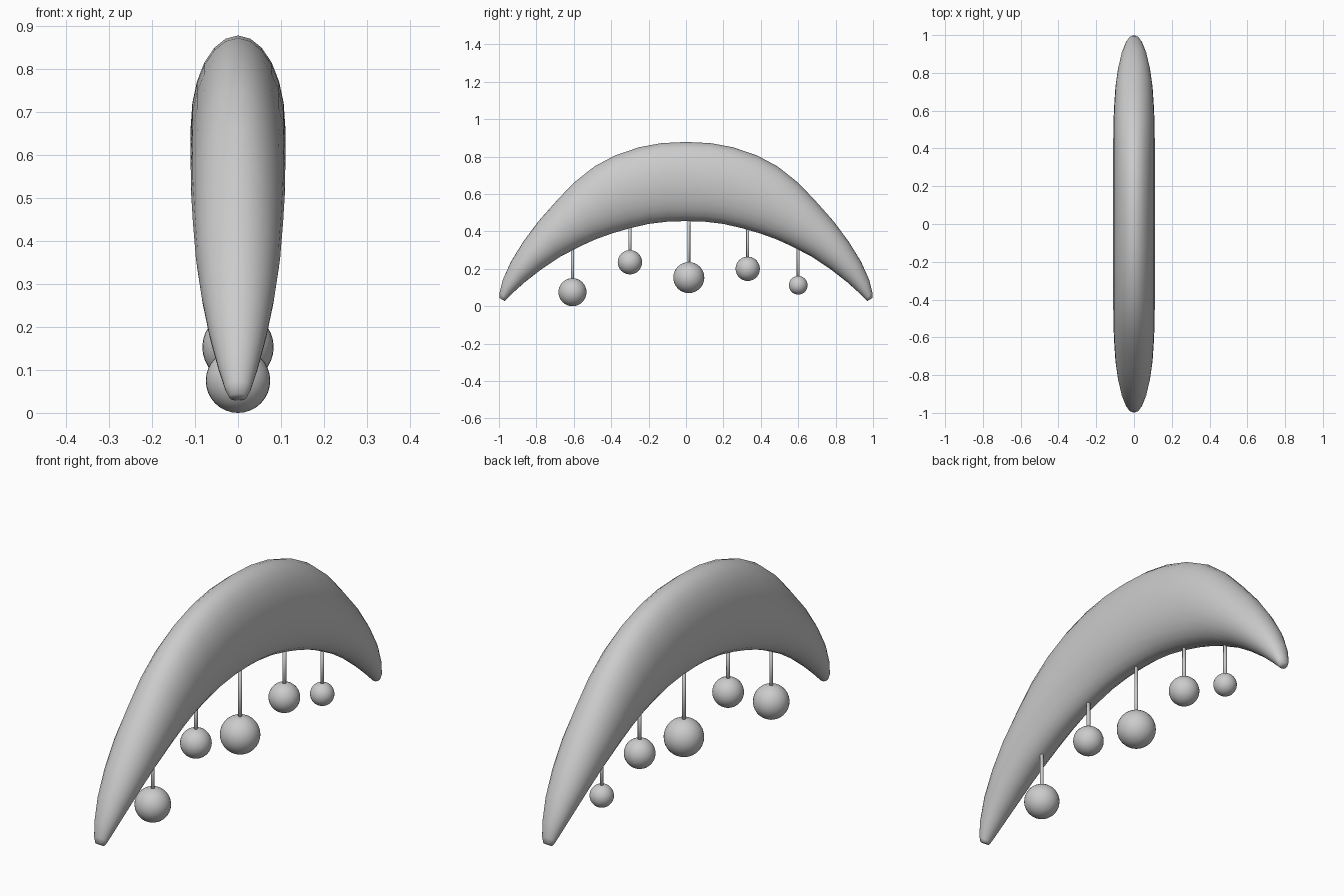
import bpy, bmesh, math
from mathutils import Vector

cube = bpy.data.objects.get("Cube")
if cube:
    bpy.data.objects.remove(cube, do_unlink=True)

grey = bpy.data.materials.new("plain_grey")
grey.use_nodes = True
colour = (0.6, 0.6, 0.6, 1)
grey.diffuse_color = colour
grey.node_tree.nodes["Principled BSDF"].inputs["Base Color"].default_value = colour


def finish(name, bm):
    bmesh.ops.recalc_face_normals(bm, faces=bm.faces)
    mesh = bpy.data.meshes.new(name)
    bm.to_mesh(mesh)
    bm.free()
    mesh.materials.append(grey)
    for p in mesh.polygons:
        p.use_smooth = True
    obj = bpy.data.objects.new(name, mesh)
    bpy.context.collection.objects.link(obj)
    return obj


# Half crescent sections: outer y, outer z, inner y, inner z, half width
half = [
    (0.00, 0.878, 0.00, 0.455, 0.110),
    (0.13, 0.872, 0.10, 0.452, 0.110),
    (0.25, 0.850, 0.20, 0.440, 0.110),
    (0.38, 0.806, 0.30, 0.417, 0.110),
    (0.49, 0.747, 0.39, 0.391, 0.110),
    (0.60, 0.660, 0.48, 0.359, 0.109),
    (0.69, 0.566, 0.56, 0.323, 0.105),
    (0.79, 0.453, 0.67, 0.266, 0.098),
    (0.87, 0.345, 0.77, 0.200, 0.085),
    (0.935, 0.240, 0.86, 0.130, 0.067),
    (0.98, 0.140, 0.93, 0.067, 0.045),
    (0.996, 0.075, 0.96, 0.038, 0.030),
    (0.998, 0.045, 0.97, 0.028, 0.020),
]
sections = [(-a, b, -c, d, w) for a, b, c, d, w in reversed(half[1:])] + half

# Crescent body: elliptical rings bridged from tip to tip
SIDES = 24
bm = bmesh.new()
rings = []
for oy, oz, iy, iz, w in sections:
    outer, inner = Vector((0, oy, oz)), Vector((0, iy, iz))
    mid, reach = (outer + inner) / 2, (outer - inner) / 2
    ring = []
    for k in range(SIDES):
        a = math.tau * k / SIDES
        ring.append(bm.verts.new(mid + reach * math.cos(a) + Vector((w * math.sin(a), 0, 0))))
    rings.append(ring)
for r, s in zip(rings, rings[1:]):
    for k in range(SIDES):
        n = (k + 1) % SIDES
        bm.faces.new((r[k], r[n], s[n], s[k]))
bm.faces.new(rings[0])
bm.faces.new(rings[-1])
finish("crescent_body", bm)

# Hanging balls on thin rods: y, ball z, ball radius, rod top
hangers = [
    (-0.607, 0.075, 0.075, 0.34),
    (-0.300, 0.235, 0.065, 0.45),
    (0.015, 0.153, 0.083, 0.48),
    (0.330, 0.200, 0.065, 0.44),
    (0.600, 0.112, 0.050, 0.34),
]
for i, (y, z, radius, top) in enumerate(hangers, 1):
    bm = bmesh.new()
    bmesh.ops.create_uvsphere(bm, u_segments=32, v_segments=16, radius=radius)
    finish(f"hanging_ball_{i}", bm).location = (0, y, z)

    bm = bmesh.new()
    bmesh.ops.create_cone(bm, cap_ends=True, segments=12, radius1=0.008,
                          radius2=0.008, depth=top - z)
    finish(f"hanging_rod_{i}", bm).location = (0, y, (top + z) / 2)
